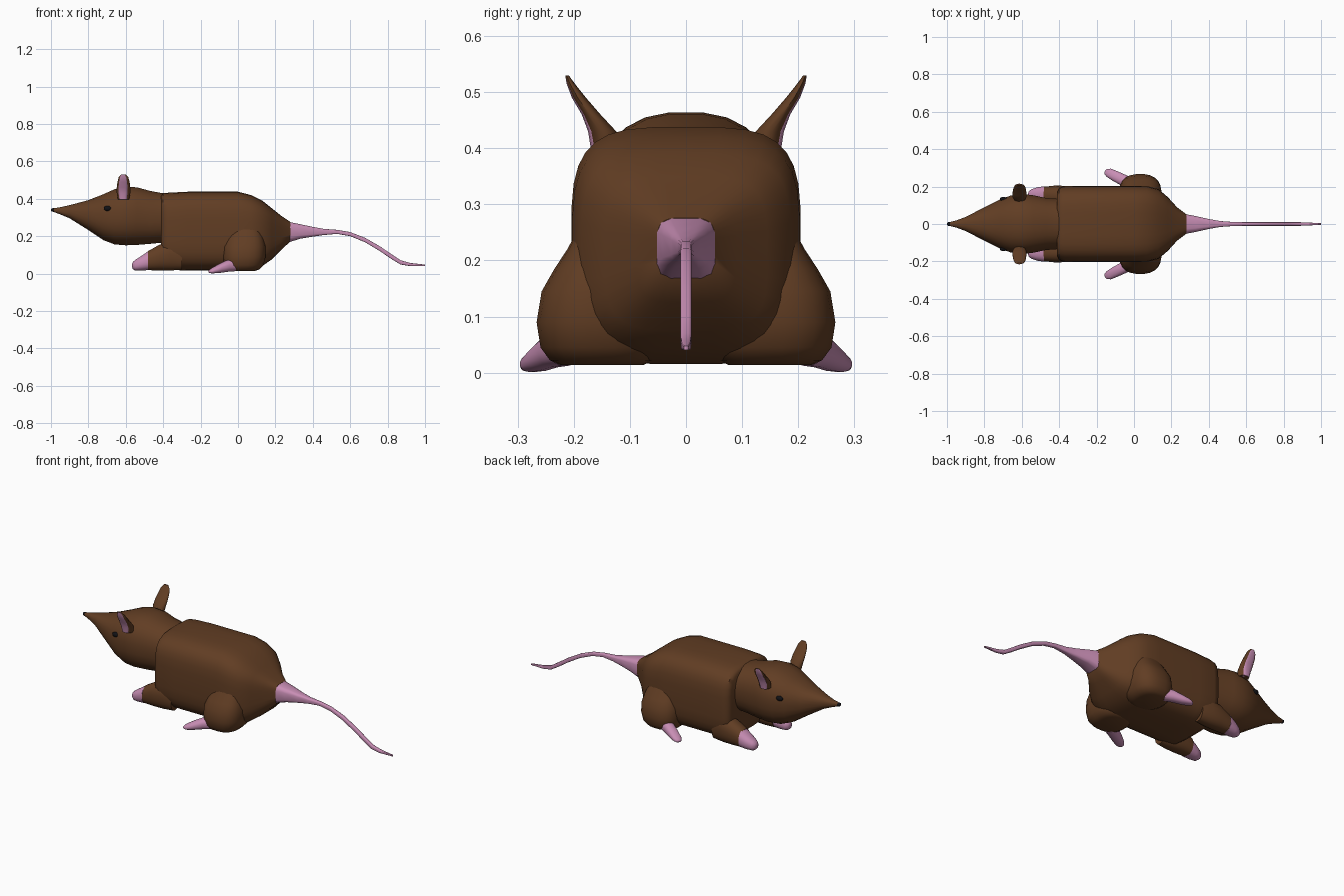
import bpy, bmesh, math
from mathutils import Vector

X, Y, Z = Vector((1, 0, 0)), Vector((0, 1, 0)), Vector((0, 0, 1))


def material(name, rgb):
    m = bpy.data.materials.new(name)
    m.diffuse_color = (*rgb, 1)
    return m


FUR = material("fur", (0.12, 0.047, 0.017))
PINK = material("pink_skin", (0.58, 0.27, 0.46))
BLACK = material("black", (0.006, 0.006, 0.008))


def finish(bm, name, mat, mirror, angle=50):
    bmesh.ops.recalc_face_normals(bm, faces=bm.faces)
    me = bpy.data.meshes.new(name)
    bm.to_mesh(me)
    bm.free()
    me.materials.append(mat)
    ob = bpy.data.objects.new(name, me)
    bpy.context.collection.objects.link(ob)
    if mirror:
        mod = ob.modifiers.new("mirror", 'MIRROR')
        mod.use_axis = (False, True, False)
    bpy.ops.object.select_all(action='DESELECT')
    ob.select_set(True)
    bpy.context.view_layer.objects.active = ob
    bpy.ops.object.shade_smooth_by_angle(angle=math.radians(angle))
    return ob


def loft(name, mat, rings, u=Y, v=Z, sides=24, power=2.3, mirror=False):
    """Skin of rounded-box rings: (centre, half size along u, half size along v)."""
    bm = bmesh.new()
    loops = []
    for c, a, b in rings:
        loop = []
        for i in range(sides):
            t = math.tau * (i + 0.5) / sides
            cu, sv = math.cos(t), math.sin(t)
            p = (Vector(c) + u * a * math.copysign(abs(cu) ** (2 / power), cu)
                 + v * b * math.copysign(abs(sv) ** (2 / power), sv))
            loop.append(bm.verts.new(p))
        loops.append(loop)
    for r, s in zip(loops, loops[1:]):
        for i in range(sides):
            j = (i + 1) % sides
            bm.faces.new((r[i], r[j], s[j], s[i]))
    bm.faces.new(loops[0])
    bm.faces.new(loops[-1])
    return finish(bm, name, mat, mirror)


def along_x(rows, y=0):
    """(x, half width, bottom, top) rows to rings."""
    return [((x, y, (lo + hi) / 2), w, (hi - lo) / 2) for x, w, lo, hi in rows]


# Body
loft("body", FUR, along_x([
    (-0.412, 0.17, 0.09, 0.415), (-0.40, 0.195, 0.04, 0.43), (-0.37, 0.203, 0.02, 0.433),
    (-0.27, 0.205, 0.015, 0.438), (0.0, 0.205, 0.015, 0.438), (0.07, 0.203, 0.02, 0.42),
    (0.13, 0.187, 0.04, 0.39), (0.18, 0.145, 0.075, 0.35), (0.23, 0.09, 0.125, 0.31),
    (0.28, 0.052, 0.172, 0.276)]), sides=32, power=3.8)

# Head and pointed snout
loft("head", FUR, along_x([
    (-0.992, 0.009, 0.332, 0.348), (-0.95, 0.019, 0.316, 0.355), (-0.9, 0.038, 0.295, 0.366),
    (-0.8, 0.09, 0.232, 0.393), (-0.72, 0.13, 0.178, 0.425), (-0.66, 0.153, 0.155, 0.452),
    (-0.6, 0.162, 0.15, 0.465), (-0.54, 0.155, 0.152, 0.462), (-0.47, 0.14, 0.158, 0.443),
    (-0.4, 0.135, 0.165, 0.43), (-0.34, 0.12, 0.18, 0.425)]), power=2.4)

# Nose tip
loft("nose", BLACK, along_x([
    (-1.0, 0.004, 0.337, 0.345), (-0.996, 0.009, 0.332, 0.349), (-0.985, 0.012, 0.329, 0.35),
    (-0.978, 0.009, 0.332, 0.347)]), sides=12)

# Tail, squarish at the root and then a thin whip
loft("tail", PINK, along_x([
    (0.268, 0.055, 0.165, 0.278), (0.33, 0.043, 0.185, 0.265), (0.4, 0.027, 0.197, 0.25),
    (0.46, 0.016, 0.206, 0.239), (0.53, 0.011, 0.212, 0.234), (0.6, 0.01, 0.2, 0.222),
    (0.68, 0.01, 0.167, 0.191), (0.76, 0.01, 0.119, 0.145), (0.82, 0.01, 0.078, 0.104),
    (0.87, 0.01, 0.048, 0.071), (0.92, 0.009, 0.04, 0.057), (1.0, 0.004, 0.04, 0.048)]),
    sides=12, power=4)

# Front legs and paws
loft("front_leg", FUR, along_x([
    (-0.30, 0.04, 0.02, 0.15), (-0.36, 0.052, 0.016, 0.17), (-0.42, 0.054, 0.016, 0.155),
    (-0.485, 0.047, 0.018, 0.118)], 0.152), mirror=True)
loft("front_paw", PINK, along_x([
    (-0.48, 0.047, 0.018, 0.12), (-0.52, 0.041, 0.016, 0.092), (-0.55, 0.03, 0.016, 0.073),
    (-0.562, 0.02, 0.024, 0.062), (-0.567, 0.008, 0.035, 0.052)], 0.155), mirror=True)

# Hind thighs, stacked upward
loft("hind_thigh", FUR, [((x, 0.15, z), rx, y - 0.15) for z, x, rx, y in [
    (0.014, 0.02, 0.07, 0.225), (0.022, 0.025, 0.09, 0.243), (0.045, 0.03, 0.107, 0.26),
    (0.09, 0.033, 0.115, 0.267), (0.145, 0.035, 0.113, 0.258), (0.185, 0.038, 0.1, 0.235),
    (0.22, 0.04, 0.085, 0.212), (0.26, 0.04, 0.06, 0.19)]],
    u=X, v=Y, power=2.6, mirror=True)

# Hind feet, splayed outward
side = Vector((0.47, 0.88, 0))
loft("hind_foot", PINK, [
    ((-0.02, 0.215, 0.045), 0.033, 0.033), ((-0.06, 0.236, 0.04), 0.031, 0.031),
    ((-0.1, 0.256, 0.027), 0.029, 0.024), ((-0.135, 0.274, 0.016), 0.025, 0.015),
    ((-0.15, 0.281, 0.011), 0.016, 0.009), ((-0.155, 0.284, 0.01), 0.006, 0.004)],
    u=side, v=Z, sides=16, mirror=True)

# Ears: slim leaves leaning outward, pink on the outer face
ear = [(0.395, 0.14, 0.03, 0.026), (0.43, 0.148, 0.037, 0.024), (0.46, 0.168, 0.037, 0.016),
       (0.49, 0.19, 0.033, 0.012), (0.515, 0.205, 0.026, 0.007), (0.53, 0.212, 0.013, 0.003)]
loft("ear", FUR, [((-0.612, y, z), a, b) for z, y, a, b in ear], u=X, v=Y, sides=16, mirror=True)
loft("inner_ear", PINK, [((-0.614, y + b * 0.7, z), a * 0.68, b * 0.42) for z, y, a, b in ear],
     u=X, v=Y, sides=12, mirror=True)

# Eyes
bm = bmesh.new()
bmesh.ops.create_uvsphere(bm, u_segments=16, v_segments=10, radius=1)
bmesh.ops.scale(bm, vec=(0.021, 0.012, 0.014), verts=bm.verts)
bmesh.ops.translate(bm, vec=(-0.697, 0.133, 0.348), verts=bm.verts)
finish(bm, "eye", BLACK, True)
